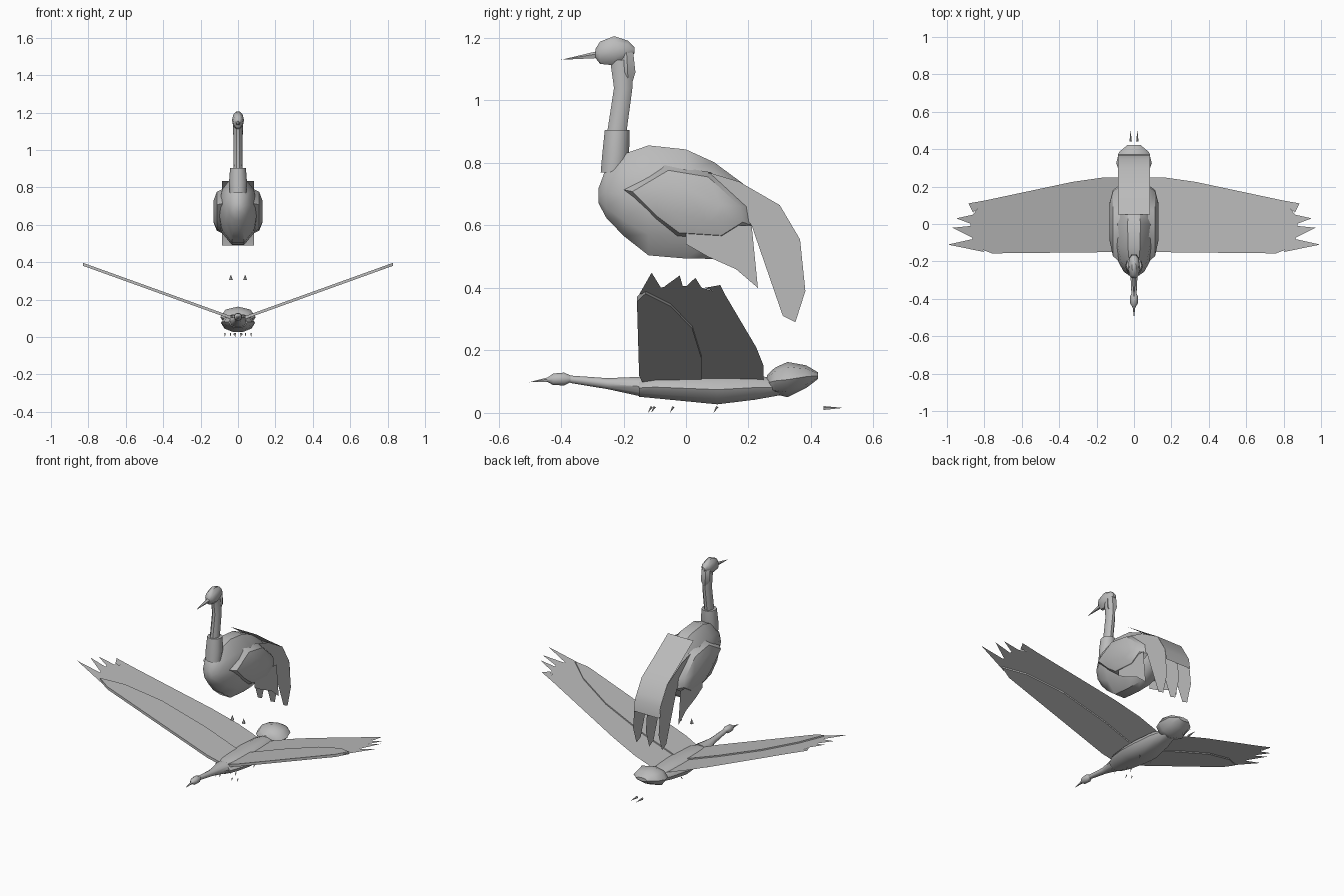
import bpy, bmesh, math
from mathutils import Vector

grey = bpy.data.materials.new("plain grey")
grey.diffuse_color = (0.5, 0.5, 0.5, 1)


def finish(name, bm, smooth=True, angle=40):
    bmesh.ops.recalc_face_normals(bm, faces=bm.faces)
    me = bpy.data.meshes.new(name)
    bm.to_mesh(me)
    bm.free()
    me.materials.append(grey)
    ob = bpy.data.objects.new(name, me)
    bpy.context.collection.objects.link(ob)
    if smooth:
        bpy.ops.object.select_all(action='DESELECT')
        ob.select_set(True)
        bpy.context.view_layer.objects.active = ob
        bpy.ops.object.shade_smooth_by_angle(angle=math.radians(angle))
    return ob


def loft(name, rings, axis='Y', n=10):
    """axis Y: (y, z low, z high, half width); axis Z: (z, y low, y high, half width)"""
    bm = bmesh.new()
    loops = []
    for s, lo, hi, w in rings:
        loop = []
        for i in range(n):
            a = 2 * math.pi * i / n
            c = (lo + hi) / 2 + (hi - lo) / 2 * math.sin(a)
            x = w * math.cos(a)
            loop.append(bm.verts.new((x, s, c) if axis == 'Y' else (x, c, s)))
        loops.append(loop)
    for p, q in zip(loops, loops[1:]):
        for i in range(n):
            j = (i + 1) % n
            bm.faces.new((p[i], p[j], q[j], q[i]))
    bm.faces.new(loops[0])
    bm.faces.new(loops[-1])
    return finish(name, bm)


def sheet(name, pts):
    """single flat face"""
    bm = bmesh.new()
    bm.faces.new([bm.verts.new(p) for p in pts])
    return finish(name, bm, False)


def spike(name, base, tip, r, n=5):
    bm = bmesh.new()
    base, tip = Vector(base), Vector(tip)
    d = tip - base
    bmesh.ops.create_cone(bm, cap_ends=True, segments=n, radius1=r, radius2=0, depth=d.length)
    rot = d.to_track_quat('Z', 'Y')
    for v in bm.verts:
        v.co = rot @ v.co + (base + tip) / 2
    return finish(name, bm)


# ---------- standing bird ----------
loft("standing_body", [(-0.28, 0.67, 0.72, 0.02), (-0.255, 0.62, 0.79, 0.055),
     (-0.2, 0.56, 0.835, 0.085), (-0.12, 0.495, 0.865, 0.105), (0.0, 0.485, 0.852, 0.11),
     (0.09, 0.485, 0.81, 0.1), (0.18, 0.56, 0.74, 0.08), (0.23, 0.62, 0.69, 0.04)])
loft("standing_lower_neck", [(0.77, -0.275, -0.19, 0.045), (0.83, -0.27, -0.18, 0.048),
     (0.905, -0.262, -0.178, 0.042)], 'Z')
loft("standing_neck", [(0.89, -0.255, -0.19, 0.025), (1.04, -0.232, -0.17, 0.024),
     (1.13, -0.245, -0.17, 0.024)], 'Z')
loft("standing_head", [(-0.29, 1.135, 1.165, 0.012), (-0.275, 1.115, 1.19, 0.026),
     (-0.23, 1.11, 1.208, 0.032), (-0.185, 1.13, 1.192, 0.026), (-0.165, 1.15, 1.17, 0.01)])
loft("standing_nape", [(1.05, -0.2, -0.172, 0.01), (1.09, -0.215, -0.158, 0.028),
     (1.15, -0.215, -0.165, 0.028), (1.17, -0.2, -0.175, 0.012)], 'Z', 6)
spike("standing_beak", (0, -0.285, 1.145), (0, -0.4, 1.13), 0.012)

# folded wings: domed outline in side view
outline = [(-0.205, 0.715), (-0.07, 0.795), (0.08, 0.77), (0.2, 0.66),
           (0.21, 0.6), (0.13, 0.55), (-0.03, 0.56), (-0.11, 0.62)]
for side, word in ((1, "right"), (-1, "left")):
    bm = bmesh.new()
    loops = []
    for x, s in ((0.075, 1), (0.113, 0.85), (0.13, 0.5)):
        loops.append([bm.verts.new((side * x, 0.02 + (y - 0.02) * s, 0.67 + (z - 0.67) * s))
                      for y, z in outline])
    for p, q in zip(loops, loops[1:]):
        for i in range(8):
            j = (i + 1) % 8
            bm.faces.new((p[i], p[j], q[j], q[i]))
    bm.faces.new(loops[0])
    bm.faces.new(loops[-1])
    finish("folded_wing_" + word, bm)
    sheet("lower_feather_" + word, [(side * 0.11, y, z) for y, z in
          ((0, 0.6), (0.21, 0.6), (0.23, 0.4), (0.16, 0.46), (0.07, 0.5), (0, 0.54))])

# drooping tail: bent band with hanging feathers
band = [(0.05, 0.835), (0.18, 0.745), (0.3, 0.665), (0.345, 0.59), (0.365, 0.555), (0.375, 0.49)]
bm = bmesh.new()
edge = [[bm.verts.new((x, y, z)) for y, z in band] for x in (-0.085, 0.085)]
for i in range(len(band) - 1):
    bm.faces.new((edge[0][i], edge[1][i], edge[1][i + 1], edge[0][i + 1]))
finish("tail_band", bm)
for i, x in enumerate((-0.085, 0, 0.085)):
    sheet(f"tail_feather_{i}", [(x, y, z) for y, z in ((0.07, 0.77), (0.17, 0.74), (0.3, 0.665),
          (0.365, 0.555), (0.382, 0.39), (0.35, 0.29), (0.31, 0.31), (0.21, 0.6))])

# leg joints and toe tips
for s in (-1, 1):
    spike("knee", (s * 0.038, 0, 0.305), (s * 0.038, 0.0, 0.335), 0.011)
    for x, y in ((0.07, -0.1), (0.04, -0.11), (0.015, -0.04), (0.04, 0.1)):
        spike("toe", (s * x, y, 0.02), (s * x, y - 0.012, 0), 0.004, 4)

# ---------- flying bird ----------
loft("flying_body", [(-0.15, 0.05, 0.11, 0.05), (-0.1, 0.045, 0.12, 0.075),
     (0.0, 0.035, 0.122, 0.09), (0.1, 0.025, 0.124, 0.09), (0.22, 0.04, 0.122, 0.07),
     (0.3, 0.055, 0.11, 0.045)])
loft("flying_neck", [(-0.37, 0.095, 0.12, 0.014), (-0.25, 0.075, 0.112, 0.02),
     (-0.13, 0.048, 0.118, 0.05)])
loft("flying_head", [(-0.445, 0.1, 0.112, 0.008), (-0.425, 0.088, 0.127, 0.02),
     (-0.39, 0.087, 0.13, 0.022), (-0.365, 0.1, 0.118, 0.01)])
spike("flying_beak", (0, -0.44, 0.106), (0, -0.503, 0.098), 0.008)
loft("flying_tail", [(0.26, 0.07, 0.122, 0.04), (0.285, 0.06, 0.145, 0.08),
     (0.325, 0.05, 0.163, 0.095), (0.385, 0.08, 0.152, 0.08), (0.422, 0.108, 0.13, 0.035)], n=8)
for s in (-1, 1):
    spike("trailing_foot", (s * 0.018, 0.44, 0.015), (s * 0.018, 0.503, 0.016), 0.007)


def lift(x):
    return 0.105 + (x - 0.04) * 0.36


main = [(0.02, -0.13), (0.1, -0.145), (0.76, -0.15), (0.84, -0.12), (0.88, -0.05),
        (0.87, 0.04), (0.8, 0.125), (0.33, 0.225), (0.17, 0.248), (0.02, 0.248)]
covert = [(0.02, -0.135), (0.1, -0.15), (0.76, -0.157), (0.83, -0.13), (0.72, -0.05),
          (0.52, 0.02), (0.25, 0.05), (0.02, 0.05)]
fingers = [((0.8, -0.15), (0.995, -0.11), (0.86, -0.08)), ((0.87, -0.07), (0.97, -0.02), (0.87, -0.01)),
           ((0.87, 0), (0.95, 0.03), (0.86, 0.05)), ((0.86, 0.06), (0.885, 0.11), (0.79, 0.127))]
for s, word in ((1, "right"), (-1, "left")):
    sheet("flight_feathers_" + word, [(s * x, y, lift(x)) for x, y in main])
    for i, f in enumerate(fingers):
        sheet(f"wing_finger_{word}_{i}", [(s * x, y, lift(x)) for x, y in f])
    # thicker front layer of the wing
    bm = bmesh.new()
    lo = [bm.verts.new((s * x, y, lift(x) - 0.008)) for x, y in covert]
    hi = [bm.verts.new((s * x, y, lift(x) + 0.008)) for x, y in covert]
    bm.faces.new(lo)
    bm.faces.new(hi)
    for i in range(len(lo)):
        j = (i + 1) % len(lo)
        bm.faces.new((lo[i], lo[j], hi[j], hi[i]))
    finish("wing_coverts_" + word, bm, False)
